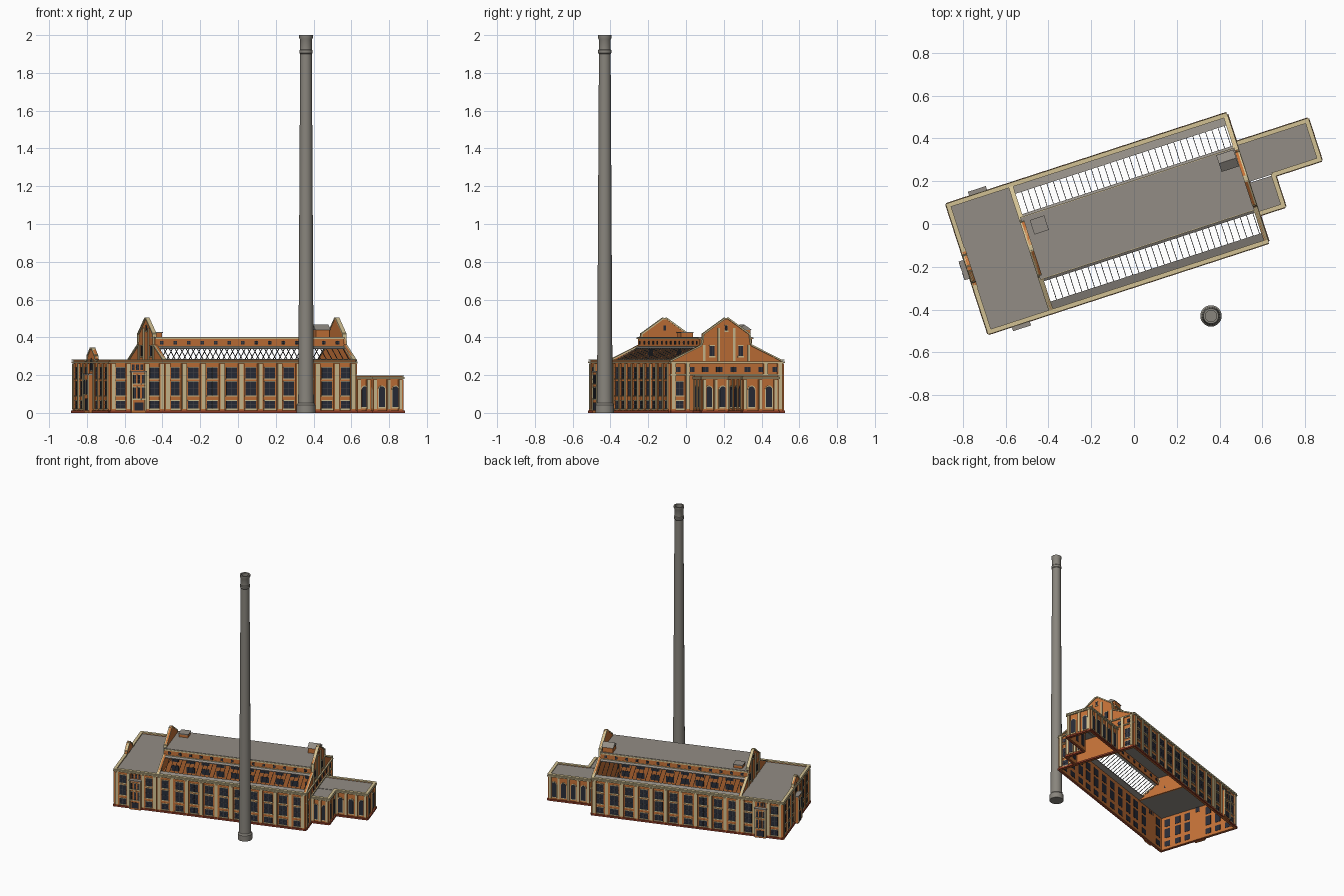
import bpy, bmesh, math
from mathutils import Vector

if "Cube" in bpy.data.objects:
    bpy.data.objects.remove(bpy.data.objects["Cube"])

ANGLE = math.radians(18)
COLOURS = {
    "brick": (0.56, 0.17, 0.04), "cream": (0.64, 0.53, 0.29), "roof_grey": (0.29, 0.265, 0.235),
    "chimney_grey": (0.25, 0.235, 0.205), "base_red": (0.30, 0.05, 0.022),
    "dark_glass": (0.022, 0.026, 0.04), "steel": (0.07, 0.07, 0.075),
}
MATS = {}
for cname, c in COLOURS.items():
    MATS[cname] = bpy.data.materials.new(cname)
    MATS[cname].diffuse_color = (*c, 1)
parts = {}          # part name -> (bmesh, colour)


def prism(name, colour, ring, offset):
    """Extrude a ring of 3D points along an offset vector."""
    bm = parts.setdefault(name, (bmesh.new(), colour))[0]
    a = [bm.verts.new(p) for p in ring]
    b = [bm.verts.new(Vector(p) + Vector(offset)) for p in ring]
    bm.faces.new(a)
    bm.faces.new(b[::-1])
    for i in range(len(a)):
        j = (i + 1) % len(a)
        bm.faces.new((a[j], a[i], b[i], b[j]))


def box(name, colour, u0, u1, v0, v1, z0, z1):
    prism(name, colour, [(u0, v0, z0), (u1, v0, z0), (u1, v1, z0), (u0, v1, z0)], (0, 0, z1 - z0))


class Wall:
    """A wall plane: s runs along it, z up, d outwards."""
    def __init__(self, a, b):
        self.a, t = Vector((*a, 0)), Vector((*b, 0)) - Vector((*a, 0))
        self.len = t.length
        self.t = t.normalized()
        self.n = Vector((self.t.y, -self.t.x, 0))

    def shape(self, name, colour, pts, d0, d1):
        ring = [self.a + self.t * s + self.n * d0 + Vector((0, 0, z)) for s, z in pts]
        prism(name, colour, ring, self.n * (d1 - d0))

    def rect(self, name, colour, s0, s1, z0, z1, d0, d1):
        self.shape(name, colour, [(s0, z0), (s1, z0), (s1, z1), (s0, z1)], d0, d1)

    def window(self, s, z0, z1, w, trim=True):
        h = w / 2
        self.rect("window_panes", "dark_glass", s - h, s + h, z0, z1, -.012, .002)
        self.rect("window_bars", "steel", s - .0012, s + .0012, z0, z1, .002, .0035)
        self.rect("window_bars", "steel", s - h, s + h, (z0 + z1) / 2 - .001, (z0 + z1) / 2 + .001, .002, .0035)
        if trim:
            self.rect("window_sills", "cream", s - h - .004, s + h + .004, z0 - .006, z0, 0, .006)
            self.rect("window_lintels", "cream", s - h - .002, s + h + .002, z1, z1 + .004, 0, .004)

    def arched(self, s, z0, z1, w):
        h = w / 2
        def arch(r, base):
            return [(s - r, base), (s + r, base)] + [
                (s + r * math.cos(k * math.pi / 8), z1 - h + r * math.sin(k * math.pi / 8)) for k in range(9)]
        self.shape("arch_surrounds", "cream", arch(h + .005, z0 - .006), 0, .003)
        self.shape("window_panes", "dark_glass", arch(h, z0), -.012, .005)

    def pier(self, s, z1, w=.032, d=.008):
        self.rect("piers", "brick", s - w / 2, s + w / 2, 0, z1, 0, d)
        self.rect("pier_panels", "cream", s - w * .34, s + w * .34, .02, z1, d, d + .003)

    def body(self, name, h):
        self.rect(name, "brick", 0, self.len, 0, h, -.01, 0)
        self.rect("plinth", "base_red", -.006, self.len + .006, 0, .012, -.004, .012)
        self.rect("cornice", "cream", -.006, self.len + .006, h - .016, h - .007, 0, .011)
        self.rect("parapet_coping", "cream", -.006, self.len + .006, h - .003, h + .003, -.012, .009)

    def coping(self, pts):
        for p, q in zip(pts, pts[1:]):
            p, q = Vector(p), Vector(q)
            e = (q - p).normalized()
            n = Vector((-e.y, e.x)) * .008
            self.shape("gable_coping", "cream", [p - e * .003, q + e * .003, q + n, p + n], -.014, .008)


def three_floors(wall, s, w=.058):
    for z0, z1 in ((.022, .064), (.092, .165), (.183, .24)):
        wall.window(s, z0, z1, w)


U0, UM, U1, V0, V1 = -.80, -.497, .566, -.272, .353
VC = (V0 + V1) / 2

# long side walls of hall and front block
for va in (V0, V1):
    sgn = 1 if va == V0 else -1
    ends = [(UM, va), (U1, va)][::sgn]
    hall = Wall(*ends)
    hall.body("hall_side_wall", .28)
    n = 10
    for i in range(n):
        three_floors(hall, hall.len * (i + .5) / n)
    for i in range(n + 1):
        hall.pier(min(max(hall.len * i / n, .016), hall.len - .016), .262)
    blk = Wall(*[(U0, va), (UM, va)][::sgn])
    blk.body("block_side_wall", .28)
    for s in (.058, blk.len - .058):
        three_floors(blk, s, .05)
    for s in (.016, .1, blk.len - .1, blk.len - .016):
        blk.pier(s, .262, .028)
    # projecting side bay
    c = blk.len / 2
    blk.rect("side_bay", "brick", c - .04, c + .04, 0, .215, 0, .024)
    blk.rect("side_bay_roof", "roof_grey", c - .044, c + .044, .215, .222, 0, .03)
    bay = Wall(*[(U0, va - .024 * sgn), (UM, va - .024 * sgn)][::sgn])
    for ds in (-.024, 0, .024):
        bay.window(c + ds, .075, .135, .014)
        bay.window(c + ds, .155, .2, .014)
        blk.window(c + ds, .228, .255, .014, False)
    bay.rect("side_doors", "dark_glass", c - .025, c + .025, .012, .055, 0, .003)
    for ds in (-.037, .037):
        bay.rect("bay_strips", "cream", c + ds - .004, c + ds + .004, .012, .215, 0, .005)

# entrance end wall with small gable and porch
front = Wall((U0, V1), (U0, V0))
front.body("entrance_wall", .28)
c = front.len / 2
for s in (.06, .145, .225, front.len - .225, front.len - .145, front.len - .06):
    three_floors(front, s, .045)
for s in (.016, .103, .186, c - .052, c + .052, front.len - .186, front.len - .103, front.len - .016):
    front.pier(s, .262, .026)
small = [(c + .1, .28), (c + .07, .285), (c + .065, .305), (c + .012, .345), (c - .012, .345),
         (c - .065, .305), (c - .07, .285), (c - .1, .28)]
front.shape("entrance_gable", "brick", small, -.012, .004)
front.coping(small)
front.rect("porch", "brick", c - .042, c + .042, 0, .2, 0, .03)
front.rect("porch_roof", "roof_grey", c - .046, c + .046, .2, .208, 0, .034)
porch = Wall((U0 - .03, V1), (U0 - .03, V0))
porch.rect("porch_door", "dark_glass", c - .02, c + .02, .012, .075, 0, .003)
for ds in (-.022, .022):
    porch.arched(c + ds, .1, .175, .024)
for ds in (-.038, .038):
    porch.rect("bay_strips", "cream", c + ds - .004, c + ds + .004, .012, .2, 0, .005)
front.arched(c, .225, .29, .03)

# flat roof of front block
box("block_roof", "roof_grey", U0 + .005, UM, V0 + .005, V1 - .005, .262, .272)

# large stepped gables at both ends of the hall
def gable_profile(m):
    left = [(-.31, .28), (-.14, .362), (-.132, .42), (-.012, .503)]
    return [(m - x, z) for x, z in left] + [(m + x, z) for x, z in left[::-1]]


for u, ground in ((U1, True), (UM, False)):
    g = Wall((u, V0), (u, V1)) if ground else Wall((u, V1), (u, V0))
    m = g.len / 2
    prof = gable_profile(m)
    z0 = 0 if ground else .262
    g.shape("hall_gable", "brick", [(0, z0), (g.len, z0), (g.len, .28)] + prof + [(0, .28)], -.012, 0)
    g.coping(prof)
    for ds in (-.125, -.042, .042, .125):
        g.rect("gable_strips", "cream", m + ds - .006, m + ds + .006, .275, .36 if abs(ds) > .1 else .45, 0, .006)
    for ds in (-.08, .08):
        g.window(m + ds, .3, .355, .026)
    g.window(m, .435, .462, .014)
    if ground:
        g.rect("cornice", "cream", 0, g.len, .262, .271, 0, .01)
        g.rect("cornice", "cream", 0, g.len, .198, .206, 0, .008)
        g.rect("plinth", "base_red", 0, g.len, 0, .012, 0, .012)
        for i in range(8):
            g.window(g.len * (i + .5) / 8, .216, .244, .034, False)
        for s in (.05, g.len - .05):
            g.window(s, .022, .064, .045)
            g.window(s, .092, .165, .045)
        for s in (.016, .095, g.len - .095, g.len - .016):
            g.pier(s, .262, .026)

# central raised roof with window strips
box("central_roof", "roof_grey", UM, U1 - .01, VC - .15, VC + .15, .395, .403)
for sgn in (-1, 1):
    w = Wall(*[(UM, VC + sgn * .147), (U1 - .01, VC + sgn * .147)][::-sgn])
    w.rect("clerestory_wall", "brick", 0, w.len, .34, .397, -.008, 0)
    w.rect("clerestory_trim", "cream", 0, w.len, .39, .4, 0, .007)
    w.rect("clerestory_trim", "cream", 0, w.len, .35, .355, 0, .004)
    for i in range(14):
        w.window(w.len * (i + .5) / 14, .362, .381, .02, False)

    # sloping solid strips and open rafters
    def slope(name, colour, ua, ub, h0, z0, h1, z1, t=.005):
        ring = [(ua, VC + sgn * h0, z0), (ub, VC + sgn * h0, z0), (ub, VC + sgn * h1, z1), (ua, VC + sgn * h1, z1)]
        prism(name, colour, ring, (0, 0, t))
    slope("lower_roof_strip", "roof_grey", UM, U1 - .01, .306, .266, .265, .28)
    slope("upper_roof_strip", "roof_grey", UM, U1 - .01, .165, .338, .145, .35)
    for i in range(34):
        u = UM + .012 + i * (U1 - UM - .034) / 33
        slope("rafters", "steel", u - .0015, u + .0015, .267, .28, .163, .339, .004)

# annex wings on the far end
def wing(u1, v0, v1, sides):
    box("annex_roof", "roof_grey", U1, u1 - .004, v0 + .004, v1 - .004, .182, .19)
    for a, b, n in sides:
        w = Wall(a, b)
        w.body("annex_wall", .196)
        for i in range(n):
            w.arched(w.len * (i + .5) / n, .03, .14, .034)
        for i in range(n + 1):
            w.pier(min(max(w.len * i / n, .012), w.len - .012), .178, .022, .006)


wing(.692, -.136, .02, [((U1, -.136), (.692, -.136), 2), ((.692, -.136), (.692, .017), 2)])
wing(.92, .017, .211, [((.692, .017), (.92, .017), 3), ((.92, .017), (.92, .211), 2), ((.92, .211), (U1, .211), 5)])

# rooftop huts
box("roof_hut", "brick", .47, .545, .11, .182, .36, .442)
prism("hut_roof", "roof_grey", [(.465, .105, .44), (.465, .187, .44), (.465, .146, .467)], (.085, 0, 0))
box("low_roof_hut", "brick", -.455, -.39, .1, .165, .4, .422)
box("low_hut_roof", "roof_grey", -.458, -.387, .097, .168, .422, .429)

for name, (bm, colour) in parts.items():
    bmesh.ops.recalc_face_normals(bm, faces=bm.faces)
    me = bpy.data.meshes.new(name)
    bm.to_mesh(me)
    bm.free()
    me.materials.append(MATS[colour])
    ob = bpy.data.objects.new(name, me)
    ob.rotation_euler.z = ANGLE
    bpy.context.collection.objects.link(ob)

# tall tapered chimney, turned from a profile
profile = [(0, 0), (.05, 0), (.05, .042), (.042, .052), (.041, .1), (.031, 1.9), (.035, 1.905), (.035, 1.92),
           (.031, 1.925), (.031, 1.975), (.036, 1.985), (.036, 2.0), (.026, 2.0), (.026, 1.96), (0, 1.96)]
bm = bmesh.new()
vs = [bm.verts.new((r, 0, z)) for r, z in profile]
es = [bm.edges.new(p) for p in zip(vs, vs[1:])]
bmesh.ops.spin(bm, geom=vs + es, cent=(0, 0, 0), axis=(0, 0, 1), angle=math.tau, steps=28)
bmesh.ops.remove_doubles(bm, verts=bm.verts, dist=.0005)
bmesh.ops.recalc_face_normals(bm, faces=bm.faces)
me = bpy.data.meshes.new("chimney")
bm.to_mesh(me)
bm.free()
me.materials.append(MATS["chimney_grey"])
chimney = bpy.data.objects.new("chimney", me)
chimney.location = (.36, -.43, 0)
bpy.context.collection.objects.link(chimney)
bpy.context.view_layer.objects.active = chimney
chimney.select_set(True)
bpy.ops.object.shade_smooth_by_angle(angle=math.radians(30))

for m in bpy.data.materials:
    if m.users and not m.is_grease_pencil:
        m.use_nodes = True
        m.node_tree.nodes["Principled BSDF"].inputs["Base Color"].default_value = m.diffuse_color
